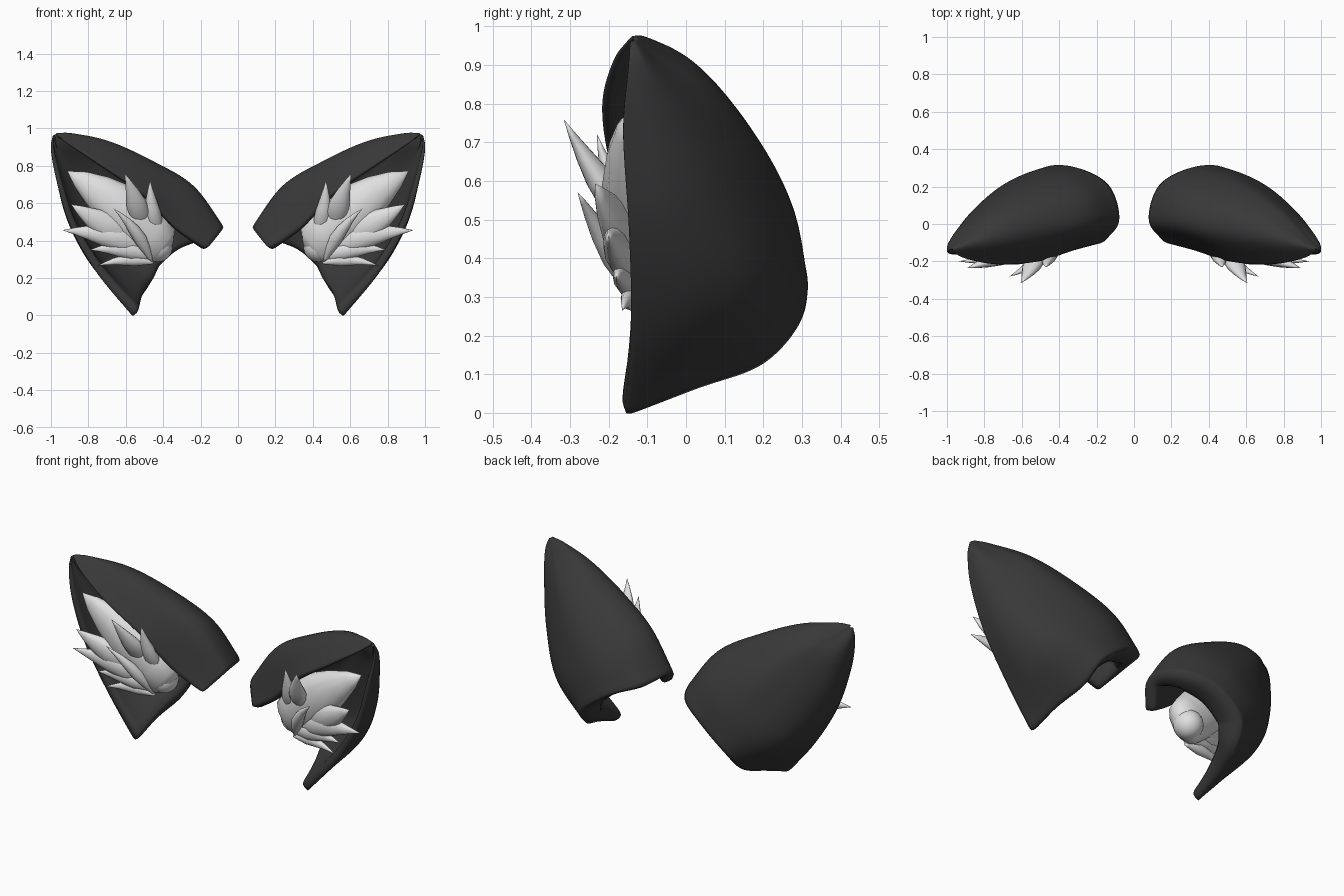
import bpy, bmesh, math
from mathutils import Vector as V

if "Cube" in bpy.data.objects:
    bpy.data.objects.remove(bpy.data.objects["Cube"])


def material(name, value):
    m = bpy.data.materials.new(name)
    m.diffuse_color = (value, value, value, 1)
    m.use_nodes = True
    m.node_tree.nodes["Principled BSDF"].inputs["Base Color"].default_value = m.diffuse_color
    return m


BLACK = material("black fur", 0.04)
WHITE = material("white fluff", 0.75)


def finish(name, bm, mat):
    me = bpy.data.meshes.new(name)
    bm.to_mesh(me)
    bm.free()
    ob = bpy.data.objects.new(name, me)
    bpy.context.collection.objects.link(ob)
    me.materials.append(mat)
    for p in me.polygons:
        p.use_smooth = True
    return ob


def mirror(ob):
    ob.modifiers.new("other_side", "MIRROR").use_axis[0] = True


def spline(pts, t):
    """Point on a smooth curve through pts, t from 0 to 1."""
    p = [2 * pts[0] - pts[1]] + list(pts) + [2 * pts[-1] - pts[-2]]
    s = t * (len(pts) - 1)
    i = min(int(s), len(pts) - 2)
    f = s - i
    a, b, c, d = p[i:i + 4]
    return 0.5 * (2 * b + (c - a) * f + (2 * a - 5 * b + 4 * c - d) * f * f
                  + (3 * b - a - 3 * c + d) * f ** 3)


# Ear shell: cross-sections from the base to the tip, each running from the
# outer front edge around the back to the inner front edge
sections = [
    [(.56, -.16, -.012), (.545, .03, .06), (.51, .205, .125), (.465, .308, .25),
     (.30, .305, .38), (.13, .21, .45), (.075, .02, .47), (.16, -.1, .36)],
    [(.75, -.143, .22), (.77, .03, .26), (.72, .18, .32), (.6, .26, .42),
     (.42, .275, .54), (.27, .16, .66), (.24, -.02, .68), (.33, -.145, .47)],
    [(.895, -.148, .47), (.905, -.03, .5), (.855, .08, .55), (.74, .16, .62),
     (.6, .19, .70), (.48, .09, .805), (.46, -.06, .815), (.5, -.2, .65)],
    [(.97, -.163, .72), (.97, -.08, .74), (.93, -.01, .77), (.84, .05, .81),
     (.77, .065, .855), (.7, 0, .92), (.69, -.1, .92), (.72, -.218, .8)],
]
rows = [[V(p) for p in s] for s in sections]
tip = V((.988, -.143, .975))
near = [p.lerp(tip, .65) for p in rows[3]]
for i in (0, 1, 2):
    near[i].x += .018
for i in (5, 6):
    near[i].z += .012
near[7].y -= .018
rows.append(near)
rows.append([p.lerp(tip, .93) + V((.003, 0, .003)) for p in rows[3]])

NU, NV = 40, 28
bm = bmesh.new()
grid, weights = [], []
for j in range(NV + 1):
    line = []
    for i in range(NU + 1):
        u, v = i / NU, j / NV
        line.append(bm.verts.new(spline([spline(r, u) for r in rows], v)))
        weights.append((.35 + .65 * abs(math.sin(math.pi * u)) ** 1.5) * (1 - .9 * v))
    grid.append(line)
for j in range(NV):
    for i in range(NU):
        bm.faces.new((grid[j][i], grid[j][i + 1], grid[j + 1][i + 1], grid[j + 1][i]))
shell = finish("ear_shell", bm, BLACK)
group = shell.vertex_groups.new(name="thickness")
for k, w in enumerate(weights):
    group.add([k], max(0, w), "REPLACE")
solid = shell.modifiers.new("wall", "SOLIDIFY")
solid.thickness = .16
solid.offset = -1
solid.vertex_group = "thickness"
solid.edge_crease_outer = .5
rounding = shell.modifiers.new("round", "SUBSURF")
rounding.levels = rounding.render_levels = 1
mirror(shell)


def tuft(name, base, end, width, depth, bend=(0, 0, 0), root=.4, full=0):
    """Flattened pointed lock of fluff with a rounded root."""
    base, end, bend = V(base), V(end), V(bend)
    axis = (end - base).normalized()
    side = axis.cross(V((0, -1, 0))).normalized()
    front = side.cross(axis)
    bm = bmesh.new()
    n, rings = 12, []
    for t, r in ((-.06, root * .5), (0, root), (.12, .5 + root * .5), (.3, 1),
                 (.5, .86 + full * .5), (.7, .55 + full), (.87, .25 + full), (1, .015)):
        c = base.lerp(end, t) + bend * 4 * t * (1 - t)
        rings.append([bm.verts.new(c + side * width * r * math.cos(a) + front * depth * r * math.sin(a))
                      for a in (2 * math.pi * k / n for k in range(n))])
    for a, b in zip(rings, rings[1:]):
        for k in range(n):
            bm.faces.new((a[k], a[(k + 1) % n], b[(k + 1) % n], b[k]))
    bm.faces.new(rings[0])
    bm.faces.new(rings[-1])
    bmesh.ops.recalc_face_normals(bm, faces=bm.faces)
    mirror(finish(name, bm, WHITE))


# Fluff: one broad lock with smaller locks fanned over it
tuft("main_tuft", (.41, -.09, .37), (.91, -.15, .77), .14, .085, (-.01, -.02, .02), .85, .12)
tuft("upper_outer_tuft", (.52, -.1, .40), (.89, -.235, .592), .085, .05, (.01, -.01, -.01), .5, .05)
tuft("middle_outer_tuft", (.48, -.11, .36), (.935, -.2, .455), .07, .045, (0, -.02, .02), .6)
tuft("lower_outer_tuft", (.47, -.12, .32), (.79, -.18, .35), .05, .035, (0, -.01, .02), .6)
tuft("bottom_tuft", (.47, -.13, .285), (.75, -.165, .265), .032, .025, (0, 0, .02))
tuft("long_front_tuft", (.51, -.12, .46), (.605, -.315, .757), .06, .04, (-.01, -.01, 0))
tuft("leaning_front_tuft", (.47, -.14, .31), (.665, -.28, .57), .035, .03, (-.01, -.01, .02))
tuft("inner_tuft", (.43, -.12, .43), (.47, -.23, .72), .045, .035, (.01, -.01, 0))

# Rounded root where the locks meet
bm = bmesh.new()
bmesh.ops.create_uvsphere(bm, u_segments=20, v_segments=12, radius=1)
for v in bm.verts:
    v.co = V((.43, -.075, .365)) + V((v.co.x * .08, v.co.y * .08, v.co.z * .08))
mirror(finish("fluff_root", bm, WHITE))
